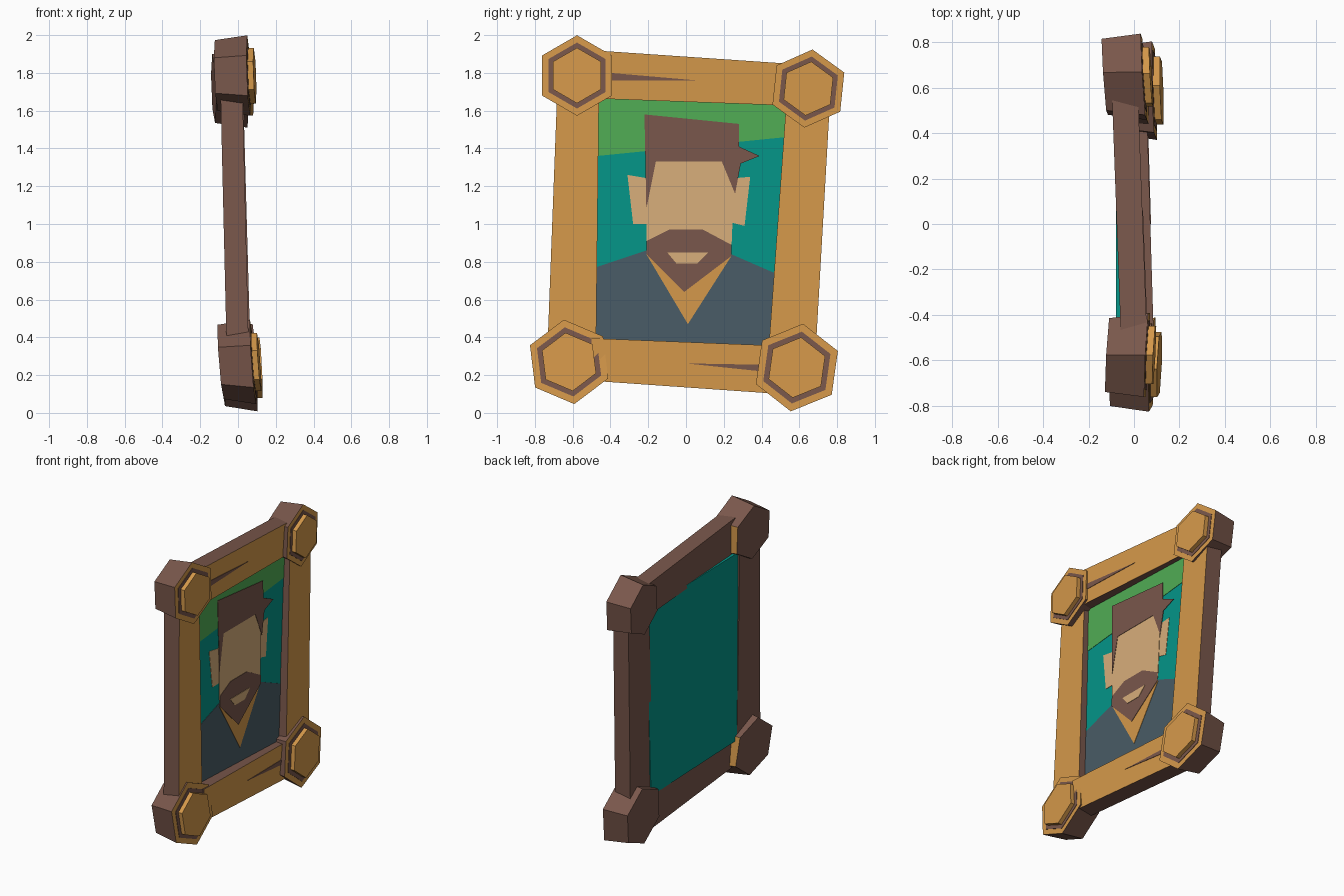
import bpy
import bmesh
from math import cos, sin, radians

cube = bpy.data.objects.get("Cube")
if cube:
    bpy.data.objects.remove(cube)


def material(name, rgb):
    """Flat material from an sRGB colour."""
    linear = [((c / 255 + 0.055) / 1.055) ** 2.4 if c > 10 else c / 3294 for c in rgb]
    mat = bpy.data.materials.new(name)
    mat.use_nodes = True
    mat.diffuse_color = (*linear, 1)
    mat.node_tree.nodes["Principled BSDF"].inputs["Base Color"].default_value = (*linear, 1)
    return mat


brown = material("dark_wood", (121, 87, 75))
gold = material("golden_wood", (212, 152, 74))
teal = material("teal", (4, 149, 136))
green = material("green", (80, 172, 84))
slate = material("slate_cloth", (73, 92, 102))
skin = material("skin", (215, 174, 122))


def plane(base, slope_y=0.0, slope_z=0.0, y0=0.0, z0=0.0):
    """Tilted plane giving x at any (y, z)."""
    return lambda y, z: base + slope_y * (y - y0) + slope_z * (z - z0)


def slab(name, outline, surface, depth, side, front=None, taper=1.0, lift=0.0, gold_side=False):
    """Extrude a (y, z) outline back from its front surface."""
    count = len(outline)
    cy = sum(p[0] for p in outline) / count
    cz = sum(p[1] for p in outline) / count
    bm = bmesh.new()
    near, far = [], []
    for y, z in outline:
        x = surface(y, z) + lift
        near.append(bm.verts.new((x, y, z)))
        far.append(bm.verts.new((x - depth, cy + (y - cy) * taper, cz + (z - cz) * taper)))
    face = bm.faces.new(near)
    bm.faces.new(far[::-1])
    for i in range(count):
        j = (i + 1) % count
        bm.faces.new((near[j], near[i], far[i], far[j]))
    bmesh.ops.recalc_face_normals(bm, faces=bm.faces)
    bm.normal_update()
    face.material_index = 1
    if gold_side:
        for f in bm.faces:
            if f.normal.y > 0.9:
                f.material_index = 1
    mesh = bpy.data.meshes.new(name)
    bm.to_mesh(mesh)
    bm.free()
    mesh.materials.append(side)
    mesh.materials.append(front or side)
    obj = bpy.data.objects.new(name, mesh)
    bpy.context.collection.objects.link(obj)
    return obj


def hexagon(y, z, radius, turn):
    angles = [radians(turn + 60 * i) for i in range(6)]
    return [(y + radius * cos(a), z + radius * sin(a)) for a in angles]


# Four crooked frame bars, golden in front and dark elsewhere
top_face = plane(0.039, slope_y=-0.037)
bottom_face = plane(0.072, slope_y=-0.03)
slab("right_side_bar", [(-0.68, 1.75), (-0.46, 1.75), (-0.477, 0.3), (-0.735, 0.3)],
     plane(0.065, slope_z=-0.024), 0.117, brown, gold)
slab("left_side_bar", [(0.535, 1.7), (0.765, 1.7), (0.685, 0.3), (0.435, 0.3)],
     plane(0.075, slope_z=-0.028), 0.117, brown, gold)
slab("top_bar", [(-0.5, 1.92), (0.6, 1.845), (0.6, 1.625), (-0.5, 1.665)],
     top_face, 0.115, brown, gold)
slab("bottom_bar", [(-0.5, 0.395), (0.5, 0.355), (0.5, 0.1), (-0.5, 0.17)],
     bottom_face, 0.12, brown, gold)

# Cracks in the top and bottom bars
slab("top_crack", [(-0.4, 1.8), (0.06, 1.76), (-0.4, 1.76)], top_face, 0.006, brown, lift=0.003)
slab("bottom_crack", [(0, 0.262), (0.4, 0.255), (0.4, 0.22)], bottom_face, 0.006, brown, lift=0.003)

# Hexagonal corner blocks, each with a dark ring and a raised stud
corners = [
    ("upper_right", -0.577, 1.786, 0.213, 90, 0.057, 0.05, -0.036, True),
    ("upper_left", 0.648, 1.717, 0.208, 84, 0.043, -0.06, -0.03, False),
    ("lower_right", -0.619, 0.27, 0.225, 97, 0.08, 0.04, -0.07, True),
    ("lower_left", 0.587, 0.24, 0.234, 82, 0.09, -0.03, -0.05, False),
]
for name, y, z, radius, turn, x, slope_y, slope_z, gold_side in corners:
    surface = plane(x, slope_y, slope_z, y, z)
    slab(name + "_corner", hexagon(y, z, radius, turn), surface, 0.172, brown, gold,
         taper=0.88, gold_side=gold_side)
    slab(name + "_ring", hexagon(y, z, radius * 0.82, turn), surface, 0.006, brown, lift=0.003)
    slab(name + "_stud", hexagon(y, z, radius * 0.69, turn), surface, 0.04, gold, lift=0.032)

# Recessed picture panel
picture = plane(-0.004, slope_z=-0.015, z0=1.0)
slab("picture_panel", [(-0.49, 1.68), (0.55, 1.66), (0.47, 0.33), (-0.5, 0.36)],
     picture, 0.066, teal)


def paint(name, outline, layer, mat):
    """Thin picture plate; higher layers cover lower ones."""
    slab(name, outline, picture, 0.003, mat, lift=0.0025 * layer)


paint("hill", [(-0.47, 1.67), (0.54, 1.64), (0.53, 1.46), (-0.47, 1.36)], 1, green)
paint("shirt", [(-0.48, 0.77), (-0.21, 0.86), (0.24, 0.84), (0.47, 0.74),
                (0.45, 0.34), (-0.48, 0.37)], 1, slate)
paint("right_ear", [(-0.31, 1.26), (-0.19, 1.24), (-0.19, 1), (-0.28, 1)], 1, skin)
paint("left_ear", [(0.34, 1.25), (0.23, 1.24), (0.23, 1.01), (0.31, 0.99)], 1, skin)
paint("collar", [(-0.21, 0.84), (0.01, 0.47), (0.24, 0.83)], 2, gold)
paint("face", [(-0.21, 1.36), (0.26, 1.36), (0.24, 0.85), (-0.21, 0.85)], 3, skin)
paint("beard", [(-0.21, 0.91), (-0.09, 0.97), (0.09, 0.97), (0.24, 0.89),
                (0.24, 0.83), (-0.01, 0.64), (-0.21, 0.84)], 4, brown)
paint("mouth", [(-0.1, 0.85), (0.12, 0.85), (0.06, 0.79), (-0.05, 0.79)], 5, skin)
paint("hair", [(-0.22, 1.58), (0.28, 1.53), (0.28, 1.41), (0.39, 1.36), (0.29, 1.32),
               (0.26, 1.16), (0.19, 1.33), (-0.16, 1.33), (-0.21, 1.08)], 4, brown)
